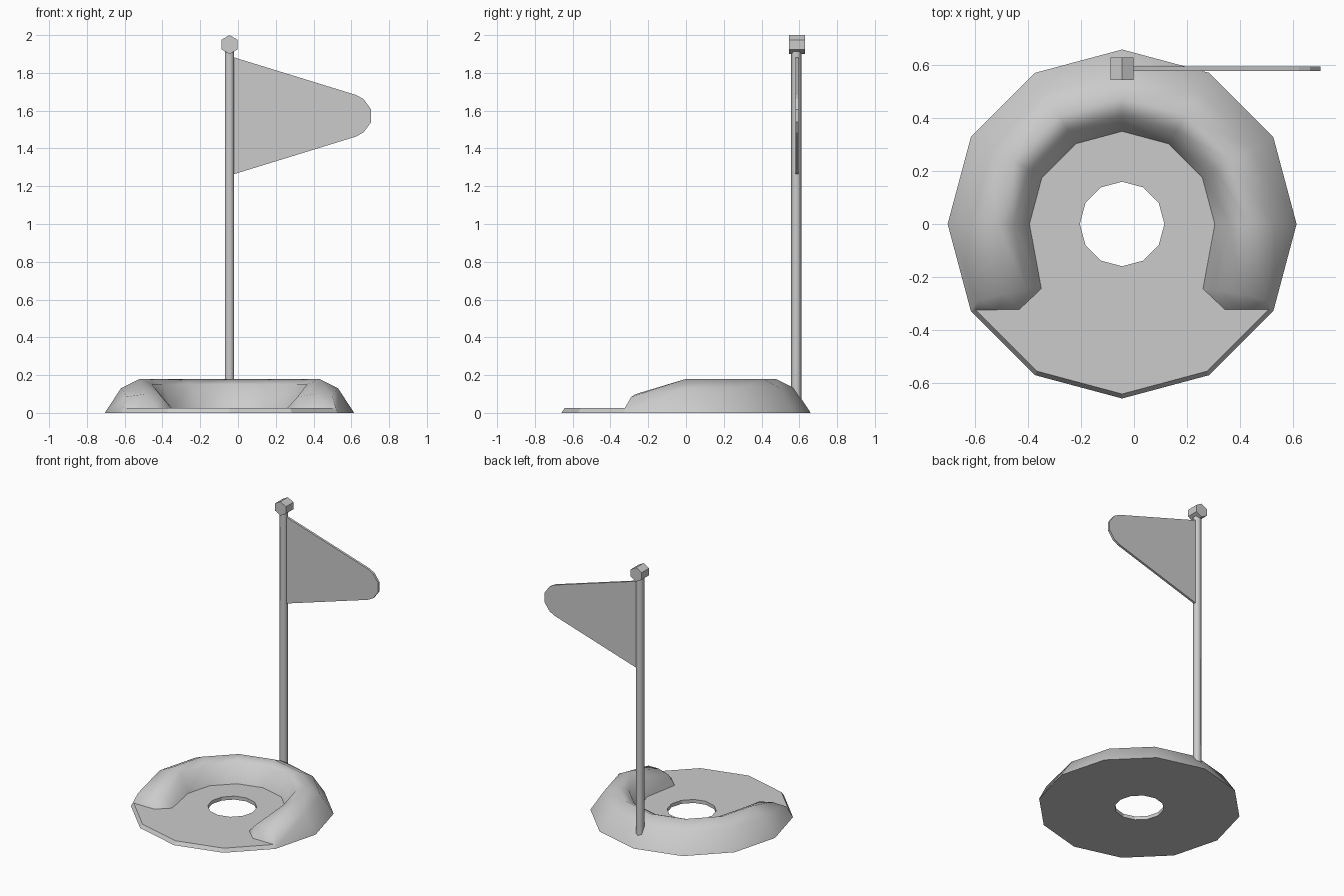
import bpy
import bmesh
from math import sin, cos, radians
from mathutils import Matrix

cube = bpy.data.objects.get("Cube")
if cube:
    bpy.data.objects.remove(cube, do_unlink=True)

CX = -0.045       # centre of the base
POLE_Y = 0.587

grey = bpy.data.materials.new("plain grey")
grey.use_nodes = True
GREY = (0.6, 0.6, 0.6, 1)
grey.diffuse_color = GREY
grey.node_tree.nodes["Principled BSDF"].inputs["Base Color"].default_value = GREY


def finish(name, bm, smooth=None):
    bmesh.ops.recalc_face_normals(bm, faces=bm.faces[:])
    mesh = bpy.data.meshes.new(name)
    bm.to_mesh(mesh)
    bm.free()
    mesh.materials.append(grey)
    obj = bpy.data.objects.new(name, mesh)
    bpy.context.collection.objects.link(obj)
    if smooth:
        bpy.ops.object.select_all(action="DESELECT")
        obj.select_set(True)
        bpy.context.view_layer.objects.active = obj
        bpy.ops.object.shade_smooth_by_angle(angle=radians(smooth))
    return obj


def polar(r, deg, z):
    return (CX + r * cos(radians(deg)), r * sin(radians(deg)), z)


def skin(bm, rows, closed_rows=False, closed_cols=False):
    """Bridge successive rows of points with quads."""
    grid = [[bm.verts.new(p) for p in row] for row in rows]
    n, m = len(grid), len(grid[0])
    for i in range(n if closed_rows else n - 1):
        for j in range(m if closed_cols else m - 1):
            a, b = grid[i], grid[(i + 1) % n]
            k = (j + 1) % m
            bm.faces.new((a[j], b[j], b[k], a[k]))


# Base: twelve-sided plate with a hole
bm = bmesh.new()
section = [(0.66, 0), (0.643, 0.025), (0.16, 0.025), (0.16, 0)]
skin(bm, [[polar(r, a, z) for r, z in section] for a in range(0, 360, 30)],
     closed_rows=True, closed_cols=True)
finish("base_plate", bm)

# Horseshoe rim: rounded section swept around the back, tapering to both ends
full = [(0.66, 0), (0.575, 0.13), (0.475, 0.18), (0.41, 0.15), (0.35, 0.024)]
low = [(0.572, -0.33, 0), (0.545, -0.29, 0.085), (0.45, -0.265, 0.1),
       (0.36, -0.25, 0.085), (0.305, -0.245, 0.024)]
toe = [(0.572, -0.33, 0), (0.555, -0.325, 0.024), (0.47, -0.325, 0.024),
       (0.39, -0.325, 0.024), (0.305, -0.245, 0.024)]


def end(points, side):
    return [(CX + side * x, y, z) for x, y, z in points]


rows = [end(toe, 1), end(low, 1)]
rows += [[polar(r, a, z) for r, z in full] for a in range(0, 181, 30)]
rows += [end(low, -1), end(toe, -1)]
bm = bmesh.new()
skin(bm, rows)
bmesh.ops.remove_doubles(bm, verts=bm.verts[:], dist=0.0005)
finish("horseshoe_rim", bm, 60)


# Pole and its cap: hexagonal prisms
def hex_prism(name, radius, depth, matrix, smooth=None):
    bm = bmesh.new()
    bmesh.ops.create_cone(bm, cap_ends=True, segments=6, radius1=radius,
                          radius2=radius, depth=depth, matrix=matrix)
    finish(name, bm, smooth)


hex_prism("pole", 0.028, 1.9, Matrix.Translation((CX, POLE_Y - 0.003, 0.975)), 65)
hex_prism("pole_cap", 0.05, 0.085,
          Matrix.Translation((CX, POLE_Y, 1.95)) @ Matrix.Rotation(radians(90), 4, "X"))

# Flag: pennant with a blunted tip, mirrored about its middle height
half = [(-0.04, 0.315), (0.625, 0.11), (0.665, 0.088), (0.705, 0.033)]
outline = half + [(x, -h) for x, h in reversed(half)]
bm = bmesh.new()
face = bm.faces.new([bm.verts.new((x, POLE_Y - 0.008, 1.573 + h)) for x, h in outline])
side = bmesh.ops.extrude_face_region(bm, geom=[face])["geom"]
bmesh.ops.translate(bm, vec=(0, 0.016, 0),
                    verts=[g for g in side if isinstance(g, bmesh.types.BMVert)])
finish("flag", bm)
